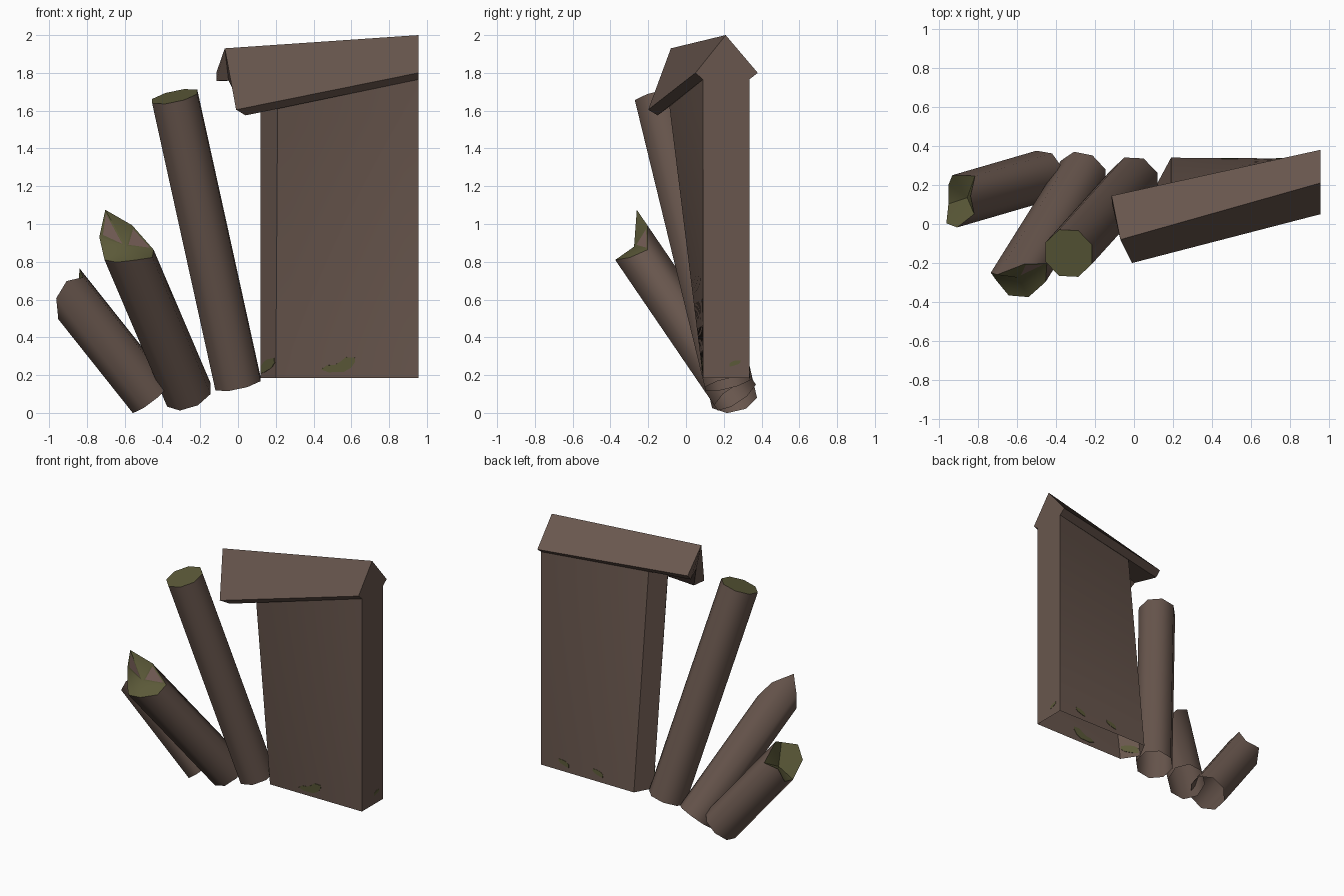
import bpy, bmesh, math
from mathutils import Vector

if "Cube" in bpy.data.objects:
    bpy.data.objects.remove(bpy.data.objects["Cube"])


def material(name, rgb):
    m = bpy.data.materials.new(name)
    m.diffuse_color = (*rgb, 1)
    m.use_nodes = True
    m.node_tree.nodes["Principled BSDF"].inputs["Base Color"].default_value = m.diffuse_color
    return m


BROWN = material("weathered brown wood", (0.140, 0.094, 0.075))
MOSS = material("moss green", (0.105, 0.100, 0.040))
PINK = material("bare pinkish wood", (0.19, 0.12, 0.10))


def finish(name, bm, mats, smooth=None):
    bmesh.ops.recalc_face_normals(bm, faces=bm.faces)
    me = bpy.data.meshes.new(name)
    bm.to_mesh(me)
    bm.free()
    ob = bpy.data.objects.new(name, me)
    bpy.context.collection.objects.link(ob)
    for m in mats:
        me.materials.append(m)
    if smooth:
        bpy.ops.object.select_all(action='DESELECT')
        ob.select_set(True)
        bpy.context.view_layer.objects.active = ob
        bpy.ops.object.shade_smooth_by_angle(angle=math.radians(smooth))
    return ob


def log(name, bottom, top, broken=(0,) * 8, bare=(), r=0.132):
    """Eight-sided log, open below; broken = how far each top corner runs past the cut."""
    b, t = Vector(bottom), Vector(top)
    a = (t - b).normalized()
    e1 = (Vector((1, 0, 0)) - a * a.x).normalized()
    e2 = a.cross(e1)
    bm = bmesh.new()
    low, high = [], []
    for k in range(8):
        ang = math.radians(22.5 + 45 * k)
        off = (e1 * math.cos(ang) + e2 * math.sin(ang)) * r
        low.append(bm.verts.new(b + off))
        high.append(bm.verts.new(t + off + a * broken[k]))
    centre = bm.verts.new(t)
    fan = []
    for k in range(8):
        j = (k + 1) % 8
        bm.faces.new((low[k], low[j], high[j], high[k]))
        f = bm.faces.new((high[k], high[j], centre))
        f.material_index = 1
        fan.append(f)
    bmesh.ops.recalc_face_normals(bm, faces=bm.faces)
    # bare wood showing through the moss
    for k in bare:
        bmesh.ops.inset_individual(bm, faces=[fan[k]], thickness=0.022)
        fan[k].material_index = 2
    return finish(name, bm, (BROWN, MOSS, PINK), smooth=46)


# Leaning logs, from tall to short
log("tall_log", (0.0, 0.22, 0.155), (-0.335, -0.15, 1.675))
log("middle_log", (-0.26, 0.26, 0.095), (-0.595, -0.275, 0.88),
    (-0.10, 0.04, 0.18, 0.073, -0.01, 0.0, -0.02, -0.08), bare=(2, 0))
log("short_log", (-0.46, 0.25, 0.083), (-0.855, 0.135, 0.58),
    (0.13, 0.0, 0.06, 0.0, 0.0, 0.11, 0.15, 0.10))

# Wall slab: hollow, straight at the right end, pointed and twisting forward at the left
bm = bmesh.new()
base = [bm.verts.new(p) for p in (
    (0.20, 0.09, 0.185), (0.955, 0.09, 0.185), (0.955, 0.335, 0.185),
    (0.19, 0.34, 0.185), (0.12, 0.21, 0.185))]
head = [bm.verts.new(p) for p in (
    (0.21, -0.09, 1.64), (0.955, 0.09, 1.765), (0.955, 0.335, 1.765),
    (0.19, 0.165, 1.78), (0.12, 0.03, 1.81))]
for i in range(5):
    j = (i + 1) % 5
    bm.faces.new((base[i], base[j], head[j], head[i]))
# fine grid so the twisted sides stay smooth
bmesh.ops.subdivide_edges(bm, edges=bm.edges[:], cuts=9, use_grid_fill=True)
finish("wall_slab", bm, (BROWN,), smooth=30)

# Roof cap: a thick chevron section bridged from the tilted left end to the right
left = [(-0.07, -0.08, 1.93), (-0.01, -0.20, 1.605), (0.04, -0.15, 1.575),
        (-0.05, -0.05, 1.76), (-0.113, 0.105, 1.758), (-0.115, 0.145, 1.80)]
right = [(0.955, 0.21, 2.0), (0.955, 0.05, 1.80), (0.955, 0.09, 1.765),
         (0.955, 0.21, 1.84), (0.955, 0.335, 1.765), (0.955, 0.38, 1.80)]
bm = bmesh.new()
L = [bm.verts.new(p) for p in left]
R = [bm.verts.new(p) for p in right]
for i in range(6):
    j = (i + 1) % 6
    bm.faces.new((L[i], L[j], R[j], R[i]))
for S in (L, R):
    bm.faces.new((S[0], S[1], S[2], S[3]))
    bm.faces.new((S[0], S[3], S[4], S[5]))
# triangle closing the right gable under the chevron
gable = [bm.verts.new(right[i]) for i in (2, 3, 4)]
bm.faces.new(gable)
finish("roof_cap", bm, (BROWN,))


# Moss patches: thin plates straddling a wall, seen from both sides
def moss(name, origin, u, v, outline, size=1.0, thick=0.006):
    o, u, v = (Vector(w) for w in (origin, u, v))
    n = u.cross(v).normalized()
    bm = bmesh.new()
    f = bm.faces.new([bm.verts.new(o + (u * p + v * q) * size - n * thick / 2)
                      for p, q in outline])
    ext = bmesh.ops.extrude_face_region(bm, geom=[f])
    bmesh.ops.translate(bm, vec=n * thick, verts=[
        g for g in ext["geom"] if isinstance(g, bmesh.types.BMVert)])
    finish(name, bm, (MOSS,))


leaf = [(-0.09, -0.02), (-0.05, -0.035), (0.03, -0.033), (0.07, -0.01), (0.09, 0.02),
        (0.09, 0.042), (0.04, 0.045), (0.01, 0.02), (-0.02, 0.003), (-0.06, 0.002)]
blob = [(-0.07, -0.04), (-0.03, -0.033), (0.04, -0.01), (0.07, 0.015),
        (0.065, 0.04), (0.0, 0.035), (-0.04, 0.022), (-0.07, 0.0)]
X, Y, Z = (1, 0, 0), (0, 1, 0), (0, 0, 1)
moss("front_moss", (0.53, 0.0857, 0.25), (1, 0.01, 0), (0, -0.07, 1), leaf)
moss("left_end_moss", (0.16, 0.143, 0.25), (-0.5, 0.75, 0), (0, -0.12, 1),
     [(-p, q) for p, q in blob])
moss("right_end_moss", (0.955, 0.26, 0.262), Y, Z, blob, 0.42, 0.003)
moss("back_moss_1", (0.77, 0.3343, 0.245), (1, 0.004, 0), (0, -0.027, 1), blob, 0.6)
moss("back_moss_2", (0.49, 0.3335, 0.245), (1, 0.004, 0), (0, -0.066, 1), blob, 0.6)
